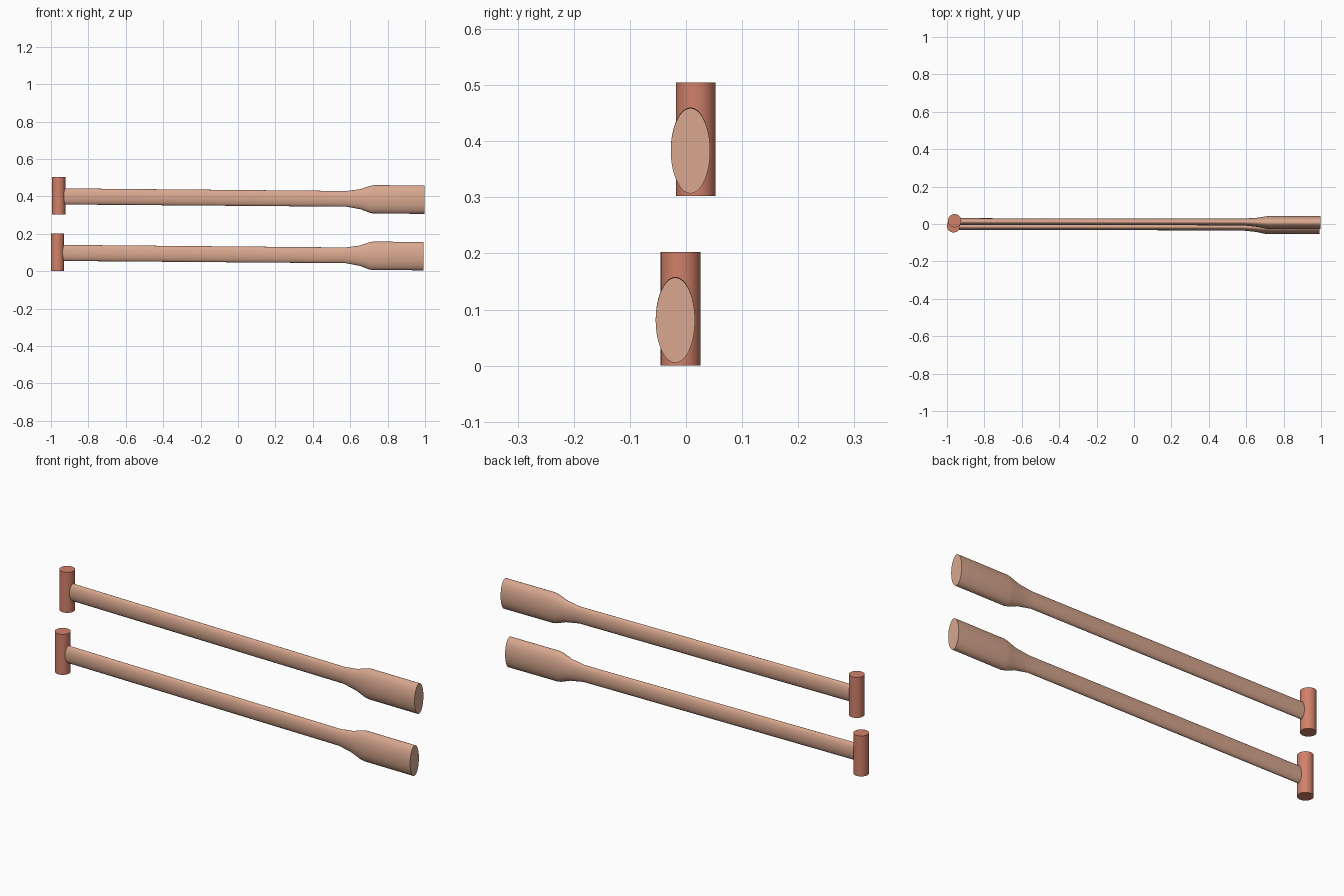
import bpy, bmesh, math

cube = bpy.data.objects.get("Cube")
if cube:
    bpy.data.objects.remove(cube, do_unlink=True)


def material(name, color):
    m = bpy.data.materials.new(name)
    m.use_nodes = True
    m.diffuse_color = (*color, 1)
    m.node_tree.nodes["Principled BSDF"].inputs["Base Color"].default_value = (*color, 1)
    return m


PALE = material("pale wood", (0.69, 0.39, 0.275))
RED = material("reddish wood", (0.64, 0.22, 0.145))
SIDES = 64


def loft(name, rings, axis, mat, origin):
    """Skin elliptical rings (centre, half width, half height) along x or z."""
    bm = bmesh.new()
    loops = []
    for (cx, cy, cz), a, b in rings:
        loop = []
        for i in range(SIDES):
            t = 2 * math.pi * i / SIDES
            u, v = a * math.cos(t), b * math.sin(t)
            p = (cx, cy + u, cz + v) if axis == "x" else (cx + u, cy + v, cz)
            loop.append(bm.verts.new(p))
        loops.append(loop)
    for lo, hi in zip(loops, loops[1:]):
        for i in range(SIDES):
            j = (i + 1) % SIDES
            bm.faces.new((lo[i], lo[j], hi[j], hi[i]))
    bm.faces.new(loops[0][::-1])
    bm.faces.new(loops[-1])
    bmesh.ops.recalc_face_normals(bm, faces=bm.faces)
    me = bpy.data.meshes.new(name)
    bm.to_mesh(me)
    bm.free()
    me.materials.append(mat)
    ob = bpy.data.objects.new(name, me)
    ob.location = origin
    bpy.context.collection.objects.link(ob)
    bpy.ops.object.select_all(action="DESELECT")
    ob.select_set(True)
    bpy.context.view_layer.objects.active = ob
    bpy.ops.object.shade_smooth_by_angle(angle=math.radians(40))


# Shaft flaring into an oval paddle: x, y, z, half width, half height
PADDLE = [
    (-0.96, -0.014, 0.098, 0.018, 0.043),
    (0.575, -0.016, 0.085, 0.018, 0.042),
    (0.65, -0.018, 0.083, 0.024, 0.054),
    (0.70, -0.019, 0.082, 0.033, 0.072),
    (0.72, -0.019, 0.082, 0.035, 0.076),
    (0.992, -0.019, 0.081, 0.035, 0.076),
]

# Two matching oars, one above the other
for label, origin in (("lower", (0, 0, 0)), ("upper", (0.006, 0.027, 0.302))):
    loft(label + "_oar_shaft", [(r[:3], r[3], r[4]) for r in PADDLE], "x", PALE, origin)
    grip = [((-0.965, -0.0095, z), 0.0355, 0.0355) for z in (0.0, 0.203)]
    loft(label + "_cross_grip", grip, "z", RED, origin)
